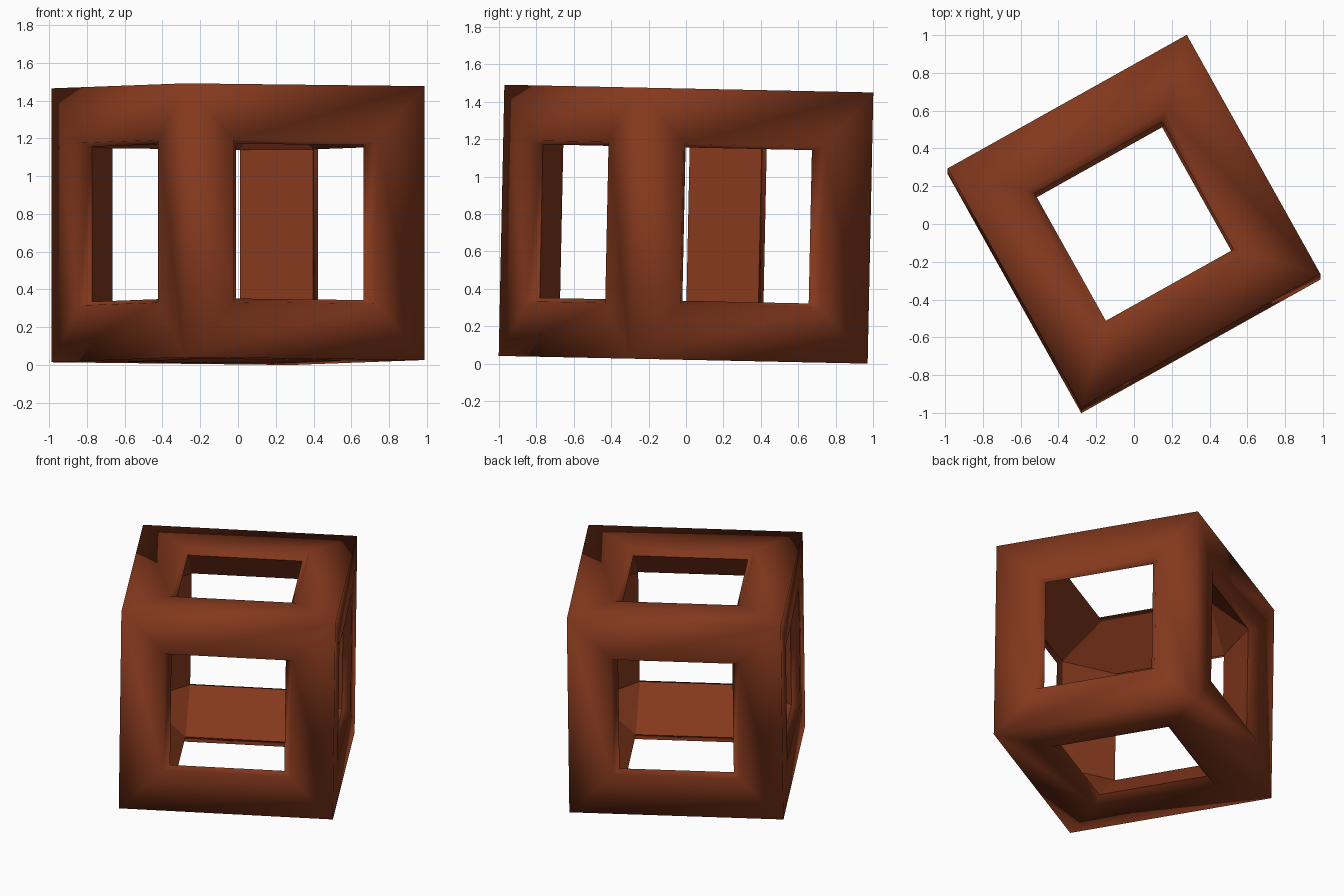
import bpy, bmesh, math
from mathutils import Matrix

if "Cube" in bpy.data.objects:
    bpy.data.objects.remove(bpy.data.objects["Cube"])

S = 0.725          # half side of the cube
OUTER = 0.43       # half width of each window at the outer face
INNER = (0.387, 0.387, 0.41)  # half width of each window at its inner rim
DEPTH = 0.055      # depth of the window rim

bm = bmesh.new()
bmesh.ops.create_cube(bm, size=2 * S)

# Frame faces: inset a window in every side, then push its rim inward
windows = bm.faces[:]
bmesh.ops.inset_individual(bm, faces=windows, thickness=S - OUTER, use_even_offset=True)
rims = bmesh.ops.extrude_discrete_faces(bm, faces=windows)["faces"]
rim_edges = []
for f in rims:
    axis = max(range(3), key=lambda i: abs(f.calc_center_median()[i]))
    for v in f.verts:
        for i in range(3):
            half = S - DEPTH if i == axis else INNER[i]
            v.co[i] = math.copysign(half, v.co[i])
    rim_edges += f.edges[:]
rim_verts = list({v for f in rims for v in f.verts})
bmesh.ops.delete(bm, geom=rims, context='FACES_ONLY')

# Chamfered inner side of the bars: hull of the rims with the windows left open
hull = bmesh.ops.convex_hull(bm, input=rim_verts, use_existing_faces=False)["geom"]
caps = [f for f in hull if isinstance(f, bmesh.types.BMFace)
        and any(abs(abs(sum(v.co[i] for v in f.verts)) / len(f.verts) - (S - DEPTH)) < 1e-4
                for i in range(3))]
bmesh.ops.delete(bm, geom=caps, context='FACES_ONLY')
loose = [e for e in bm.edges if not e.link_faces]
bmesh.ops.delete(bm, geom=loose, context='EDGES')
bmesh.ops.recalc_face_normals(bm, faces=bm.faces[:])

# Smooth outer edges, crisp inner rims
for f in bm.faces:
    f.smooth = True
for e in bm.edges:
    if all(max(abs(c) for c in v.co) < S - DEPTH / 2 for v in e.verts):
        e.smooth = len(e.link_faces) == 2 and e.calc_face_angle() < math.radians(30)

# Turned and slightly tilted stance, standing on the ground
bmesh.ops.transform(bm, verts=bm.verts[:], matrix=Matrix.Rotation(math.radians(-1.2), 4, 'X')
                    @ Matrix.Rotation(math.radians(29.2), 4, 'Z'))
low = min(v.co.z for v in bm.verts)
bmesh.ops.translate(bm, verts=bm.verts[:], vec=(0, 0, -low))

mesh = bpy.data.meshes.new("cube_frame")
bm.to_mesh(mesh)
bm.free()
frame = bpy.data.objects.new("cube_frame", mesh)
bpy.context.collection.objects.link(frame)

rust = bpy.data.materials.new("rust_brown")
rust.diffuse_color = (0.23, 0.04, 0.012, 1)
rust.use_nodes = True
rust.node_tree.nodes["Principled BSDF"].inputs["Base Color"].default_value = rust.diffuse_color
mesh.materials.append(rust)
